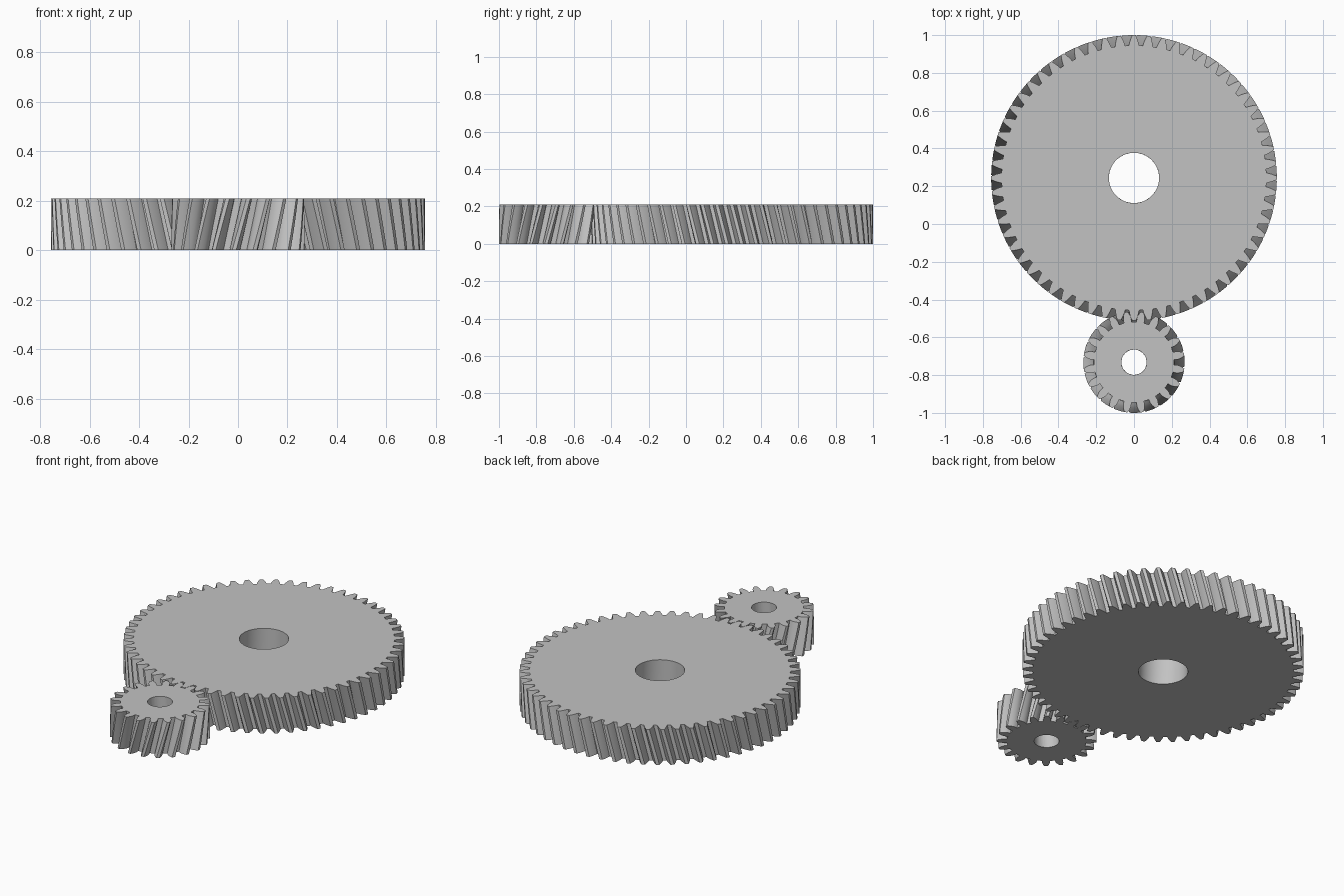
import bpy, bmesh, math

cube = bpy.data.objects.get("Cube")
if cube:
    bpy.data.objects.remove(cube, do_unlink=True)

MODULE = 2 / 82            # pitch diameter per tooth
HEIGHT = 0.21
HELIX = math.radians(14)
PRESSURE = math.radians(20)
SLICES = 6

metal = bpy.data.materials.new("plain_grey")
metal.use_nodes = True
grey = (0.54, 0.54, 0.54, 1)
metal.diffuse_color = grey
metal.node_tree.nodes["Principled BSDF"].inputs["Base Color"].default_value = grey


def involute(angle):
    return math.tan(angle) - angle


def tooth_profile(teeth):
    """Polar points (radius, angle) of one tooth, running from root to root."""
    pitch = MODULE * teeth / 2
    base = pitch * math.cos(PRESSURE)
    root, tip = pitch - 1.25 * MODULE, pitch + MODULE
    flank = []
    for i in range(7):
        r = root + (tip - root) * i / 6
        spread = involute(math.acos(min(1, base / r)))
        half = 0.98 * math.pi / (2 * teeth) + involute(PRESSURE) - spread
        flank.append((r, half))
    # middle of the tip, then the mirrored flank
    rising = [(r, -half) for r, half in flank]
    return rising + [(tip, 0)] + flank[::-1]


def helical_gear(name, teeth, centre_y, bore, phase, hand):
    pitch = MODULE * teeth / 2
    twist = hand * HEIGHT * math.tan(HELIX) / pitch
    outline = [(r, phase + a + math.tau * t / teeth)
               for t in range(teeth) for r, a in tooth_profile(teeth)]
    bm = bmesh.new()

    def ring(level, radius=None):
        # the outline is anchored on the top face and twists downwards
        turn = twist * (level - 1)
        return [bm.verts.new(((radius or r) * math.cos(a + turn),
                              (radius or r) * math.sin(a + turn),
                              level * HEIGHT)) for r, a in outline]

    # closed section: bore bottom, toothed rim slices, bore top
    rings = [ring(0, bore)]
    rings += [ring(i / SLICES) for i in range(SLICES + 1)]
    rings.append(ring(1, bore))
    count = len(outline)
    for i, low in enumerate(rings):
        high = rings[(i + 1) % len(rings)]
        for j in range(count):
            k = (j + 1) % count
            bm.faces.new((low[j], low[k], high[k], high[j]))
    bmesh.ops.recalc_face_normals(bm, faces=bm.faces)
    mesh = bpy.data.meshes.new(name)
    bm.to_mesh(mesh)
    bm.free()
    mesh.materials.append(metal)
    gear = bpy.data.objects.new(name, mesh)
    gear.location.y = centre_y
    bpy.context.collection.objects.link(gear)
    bpy.ops.object.select_all(action='DESELECT')
    gear.select_set(True)
    bpy.context.view_layer.objects.active = gear
    bpy.ops.object.shade_smooth_by_angle(angle=math.radians(25))


# Large wheel and the small pinion meshing with it at the front
helical_gear("large_gear", 60, 1 - 31 * MODULE, 0.133, math.pi / 2, -1)
helical_gear("small_gear", 20, 11 * MODULE - 1, 0.067,
             math.pi / 2 + math.pi / 20, 1)
